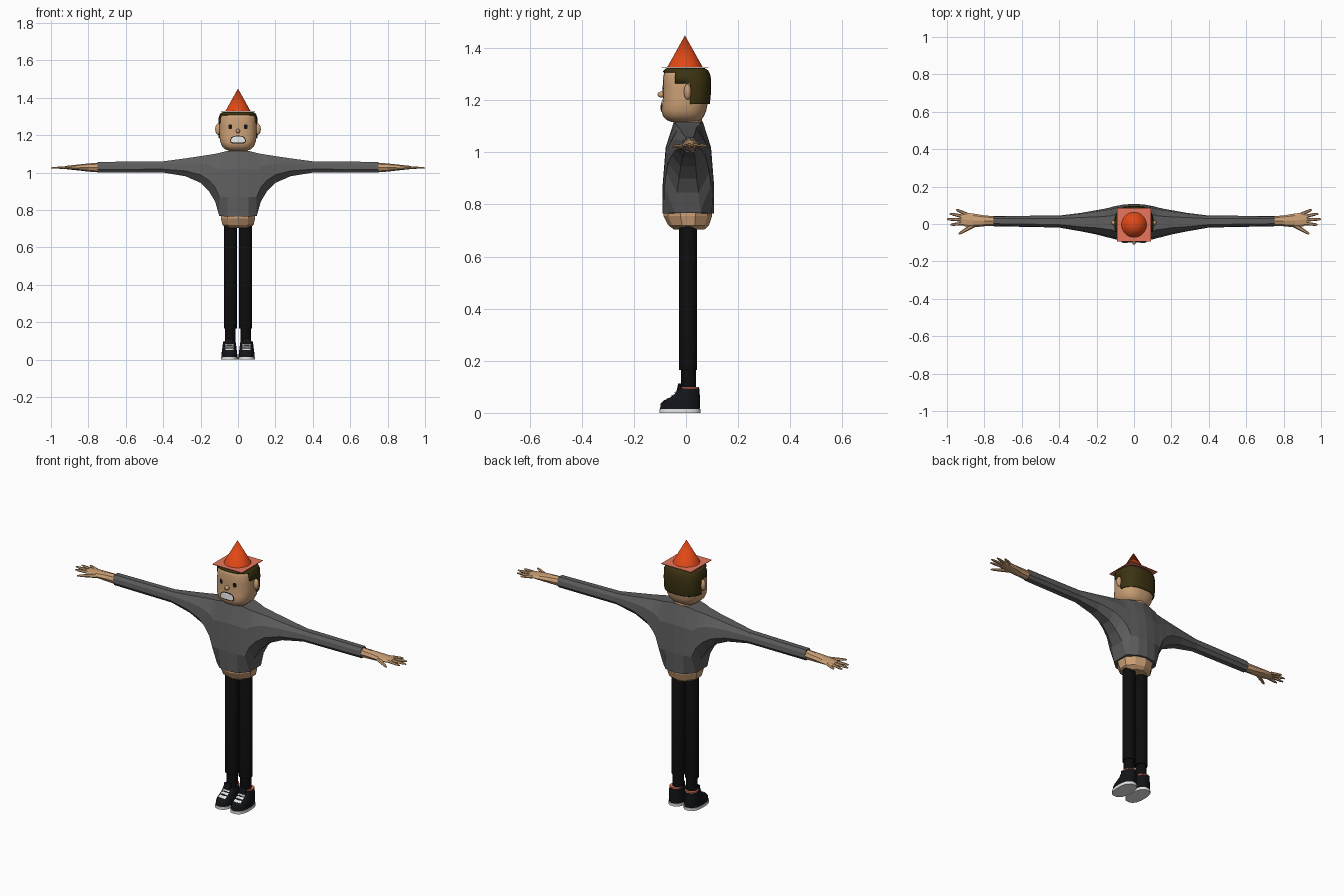
import bpy, bmesh, math
from mathutils import Vector
from mathutils.bvhtree import BVHTree

if "Cube" in bpy.data.objects:
    bpy.data.objects.remove(bpy.data.objects["Cube"])


def material(name, r, g, b):
    m = bpy.data.materials.new(name)
    m.diffuse_color = (r, g, b, 1)
    m.use_nodes = True
    m.node_tree.nodes["Principled BSDF"].inputs["Base Color"].default_value = m.diffuse_color
    return m


SKIN = material("skin", 0.60, 0.35, 0.18)
HAIR = material("dark olive hair", 0.045, 0.033, 0.006)
ORANGE = material("hat orange", 0.75, 0.065, 0.008)
SALMON = material("salmon", 0.80, 0.18, 0.11)
GREY = material("sweater grey", 0.11, 0.11, 0.11)
BLACK = material("trouser black", 0.004, 0.004, 0.004)
SHOE = material("shoe black", 0.006, 0.007, 0.009)
WHITE = material("white", 0.80, 0.80, 0.80)


def finish(name, bm, mat, smooth=None, recalc=True):
    if recalc:
        bmesh.ops.recalc_face_normals(bm, faces=bm.faces)
    me = bpy.data.meshes.new(name)
    bm.to_mesh(me)
    bm.free()
    ob = bpy.data.objects.new(name, me)
    bpy.context.collection.objects.link(ob)
    me.materials.append(mat)
    if smooth:
        bpy.ops.object.select_all(action='DESELECT')
        ob.select_set(True)
        bpy.context.view_layer.objects.active = ob
        bpy.ops.object.shade_smooth_by_angle(angle=math.radians(smooth))
    return ob


def loft_bm(rings):
    """Skin a list of closed point rings and cap both ends."""
    bm = bmesh.new()
    vs = [[bm.verts.new(p) for p in ring] for ring in rings]
    n = len(vs[0])
    for a, b in zip(vs, vs[1:]):
        for i in range(n):
            bm.faces.new((a[i], a[(i + 1) % n], b[(i + 1) % n], b[i]))
    bm.faces.new(vs[0])
    bm.faces.new(vs[-1])
    return bm


def zring(z, hx, yf, yb, n=24, e=2.0, cx=0.0):
    """Horizontal superellipse ring from front yf to back yb."""
    cy, hy, pts = (yf + yb) / 2, (yb - yf) / 2, []
    for i in range(n):
        a = 2 * math.pi * (i + 0.5) / n
        c, s = math.cos(a), math.sin(a)
        pts.append((cx + hx * math.copysign(abs(c) ** (2 / e), c),
                    cy + hy * math.copysign(abs(s) ** (2 / e), s), z))
    return pts


def ellipsoid(name, mat, loc, size):
    bm = bmesh.new()
    bmesh.ops.create_uvsphere(bm, u_segments=16, v_segments=10, radius=1)
    for v in bm.verts:
        v.co = Vector([v.co[i] * size[i] + loc[i] for i in range(3)])
    return finish(name, bm, mat, 60)


def tube(p0, p1, r0, r1, n=6):
    """Rings of a tapered tube lying near the horizontal plane."""
    p0, p1 = Vector(p0), Vector(p1)
    d = (p1 - p0).normalized()
    u = d.cross(Vector((0, 0, 1))).normalized()
    w = u.cross(d)
    rings = []
    for t, r in ((0, r0), (0.8, r1), (1, r1 * 0.5)):
        rings.append([p0.lerp(p1, t) + r * (math.cos(k * math.tau / n) * u + 0.75 * math.sin(k * math.tau / n) * w)
                      for k in range(n)])
    return rings


def patch(name, mat, target, outline, lift):
    """Thin plate laid on the front of a target surface; outline is (x, z)."""
    me = target.data
    tree = BVHTree.FromPolygons([v.co for v in me.vertices], [p.vertices[:] for p in me.polygons])
    cx = sum(p[0] for p in outline) / len(outline)
    cz = sum(p[1] for p in outline) / len(outline)
    bm = bmesh.new()

    def vert(x, z):
        hit = tree.ray_cast(Vector((x, -1, z)), Vector((0, 1, 0)))[0]
        return bm.verts.new((x, (hit.y if hit else -0.05) - lift, z))
    rings = [[vert(cx + (x - cx) * t, cz + (z - cz) * t) for x, z in outline] for t in (0.3, 0.65, 1)]
    bm.faces.new(rings[0])
    n = len(outline)
    for a, b in zip(rings, rings[1:]):
        for i in range(n):
            bm.faces.new((a[i], b[i], b[(i + 1) % n], a[(i + 1) % n]))
    bm.normal_update()
    bmesh.ops.reverse_faces(bm, faces=[f for f in bm.faces if f.normal.y > 0])
    return finish(name, bm, mat, recalc=False)


def oval(cx, cz, rx, rz, n=14, bend=0.0):
    pts = []
    for k in range(n):
        c, s = math.cos(k * math.tau / n), math.sin(k * math.tau / n)
        x = rx * math.copysign(abs(c) ** 0.7, c)
        pts.append((cx + x, cz + rz * math.copysign(abs(s) ** 0.7, s) - bend * (x / rx) ** 2))
    return pts


# Sweater: lofted along x, sleeves included
half = [(0.0, .765, 1.118, -.09, .108, 1.0, .56), (.055, .765, 1.116, -.088, .104, .95, .52),
        (.10, .768, 1.105, -.082, .096, .55, .5), (.122, .845, 1.10, -.076, .09, .5, .45),
        (.155, .90, 1.095, -.068, .082, .45, .45), (.20, .945, 1.088, -.056, .074, .45, .45),
        (.28, .98, 1.076, -.04, .06, .5, .5), (.40, 1.0, 1.06, -.019, .045, .5, .5),
        (.75, 1.0, 1.057, -.012, .043, .5, .5)]


def sleeve_ring(x, zb, zt, yf, yb, cb, ct):
    cy, hy = (yf + yb) / 2, (yb - yf) / 2
    prof = [(0, cb), (.3, 1), (.72, .88), (1, ct)]
    return ([(x, cy - hy * c, zb + (zt - zb) * t) for t, c in prof] +
            [(x, cy + hy * c, zb + (zt - zb) * t) for t, c in reversed(prof)])


stations = [(-s[0],) + s[1:] for s in reversed(half[1:])] + half
finish("sweater", loft_bm([sleeve_ring(*s) for s in stations]), GREY)

# Hips and neck
finish("hips", loft_bm([zring(.78, .095, -.085, .10, 10), zring(.755, .096, -.086, .10, 10),
                        zring(.72, .088, -.068, .088, 10), zring(.703, .06, -.045, .07, 10)]), SKIN)
finish("neck", loft_bm([zring(1.09, .055, -.02, .065, 16), zring(1.15, .048, -.01, .06, 16)]), SKIN, 40)

# Head: z, half width, front, back
head_rows = [(1.116, .045, -.055, .04), (1.124, .068, -.075, .058), (1.14, .085, -.089, .07),
             (1.16, .094, -.094, .078), (1.185, .099, -.092, .083), (1.21, .10, -.089, .086),
             (1.25, .10, -.089, .088), (1.29, .098, -.088, .086), (1.31, .09, -.083, .077), (1.32, .075, -.07, .062)]
head = finish("head", loft_bm([zring(z, h, f, b, 32, 2.6) for z, h, f, b in head_rows]), SKIN, 50)

# Hair: enlarged head shell, cut along the hairline
bm = loft_bm([zring(z + .004, h + .006, f - .004, b + .009, 32, 2.6) for z, h, f, b in head_rows])
cuts = [((0, 0, 1.308), (0, 0, 1)), ((0, 0, 1.265), (0, 0, 1)), ((0, 0, 1.185), (0, 0, 1)),
        ((0, -.042, 0), (0, 1, 0)), ((0, .016, 0), (0, 1, 0))]
for co, no in cuts:
    bmesh.ops.bisect_plane(bm, geom=bm.verts[:] + bm.edges[:] + bm.faces[:], plane_co=co, plane_no=no)
drop = []
for f in bm.faces:
    c = f.calc_center_median()
    if not (c.z > 1.308 or (c.y > -.042 and c.z > 1.265) or (c.y > .016 and c.z > 1.185)):
        drop.append(f)
bmesh.ops.delete(bm, geom=drop, context='FACES')
hair = finish("hair", bm, HAIR, 50)
mod = hair.modifiers.new("thickness", 'SOLIDIFY')
mod.thickness = 0.008
mod.offset = -1

# Face details
ellipsoid("nose", SKIN, (0, -.092, 1.222), (.011, .018, .012))
for side, s in (("left", 1), ("right", -1)):
    ellipsoid(side + "_ear", SKIN, (s * .106, .006, 1.232), (.016, .014, .03))
    patch(side + "_eye", SHOE, head, oval(s * .041, 1.245, .010, .013), .003)
patch("mouth_outline", SHOE, head, oval(0, 1.177, .042, .021, 20, .006), .003)
patch("teeth", WHITE, head, oval(0, 1.178, .037, .016, 20, .006), .005)

# Cone hat with square brim
bm = bmesh.new()
bmesh.ops.create_cone(bm, cap_ends=True, segments=32, radius1=.068, radius2=0, depth=.122)
bmesh.ops.translate(bm, verts=bm.verts, vec=(0, -.004, 1.388))
finish("hat_cone", bm, ORANGE, 40)
bm = bmesh.new()
bmesh.ops.create_cube(bm, size=1)
for v in bm.verts:
    v.co = Vector((v.co.x * .18, v.co.y * .18 - .004, v.co.z * .003 + 1.327))
finish("hat_brim", bm, SALMON)

for side, s in (("left", 1), ("right", -1)):
    # Hand: wrist and palm loft, then fingers (x, y of root and tip)
    palm = []
    for x, yf, yb, hz in ((.745, -.010, .041, .026), (.80, -.012, .046, .022),
                          (.86, -.018, .056, .015), (.90, -.014, .06, .011), (.925, -.004, .05, .008)):
        cy, hy = (yf + yb) / 2, (yb - yf) / 2
        palm.append([(s * x, cy + hy * math.cos(k * math.tau / 8), 1.027 + hz * math.sin(k * math.tau / 8))
                     for k in range(8)])
    finish(side + "_hand", loft_bm(palm), SKIN)
    fingers = [(.895, .052, .95, .077), (.905, .038, .985, .056), (.91, .022, 1.0, .026), (.905, .004, .982, -.004)]
    for i, (x0, y0, x1, y1) in enumerate(fingers):
        finish(f"{side}_finger_{i + 1}", loft_bm(tube((s * x0, y0, 1.027), (s * x1, y1, 1.025), .0105, .0075)), SKIN)
    finish(side + "_thumb", loft_bm(tube((s * .855, -.004, 1.025), (s * .937, -.054, 1.023), .014, .008)), SKIN)

    # Trouser leg and narrower ankle
    x = s * .041
    finish(side + "_leg", loft_bm([zring(.165, .035, -.027, .042, 16, 2, x), zring(.715, .035, -.027, .042, 16, 2, x),
                                   zring(.733, .027, -.019, .034, 16, 2, x),
                                   zring(.74, .014, -.006, .021, 16, 2, x)]), BLACK, 30)
    finish(side + "_ankle", loft_bm([zring(z, .029, -.02, .038, 16, 2, x) for z in (.07, .17)]), BLACK, 30)

    # Shoe: sole, upper, collar, tongue and laces
    x = s * .046
    finish(side + "_sole", loft_bm([zring(z, .045, -.103, .056, 24, 2.5, x) for z in (0, .015)]), WHITE, 40)
    rows = [(.014, .043, -.10, .053), (.035, .042, -.098, .055), (.048, .040, -.086, .055),
            (.056, .039, -.066, .054), (.072, .037, -.044, .053), (.094, .034, -.028, .052)]
    upper = finish(side + "_shoe", loft_bm([zring(z, h, f, b, 24, 2.4, x) for z, h, f, b in rows]), SHOE, 45)
    finish(side + "_collar", loft_bm([zring(z, .033, -.018, .051, 20, 2.2, x) for z in (.088, .1)]), SALMON, 40)
    finish(side + "_tongue", loft_bm([zring(.06, .02, -.042, -.02, 12, 4, x),
                                      zring(.112, .02, -.03, -.016, 12, 4, x)]), SHOE, 40)
    for i, z in enumerate((.055, .067, .079)):
        bar = [(x - .021, z - .004), (x + .021, z - .004), (x + .021, z + .004), (x - .021, z + .004)]
        patch(f"{side}_lace_{i + 1}", WHITE, upper, bar, .005)
